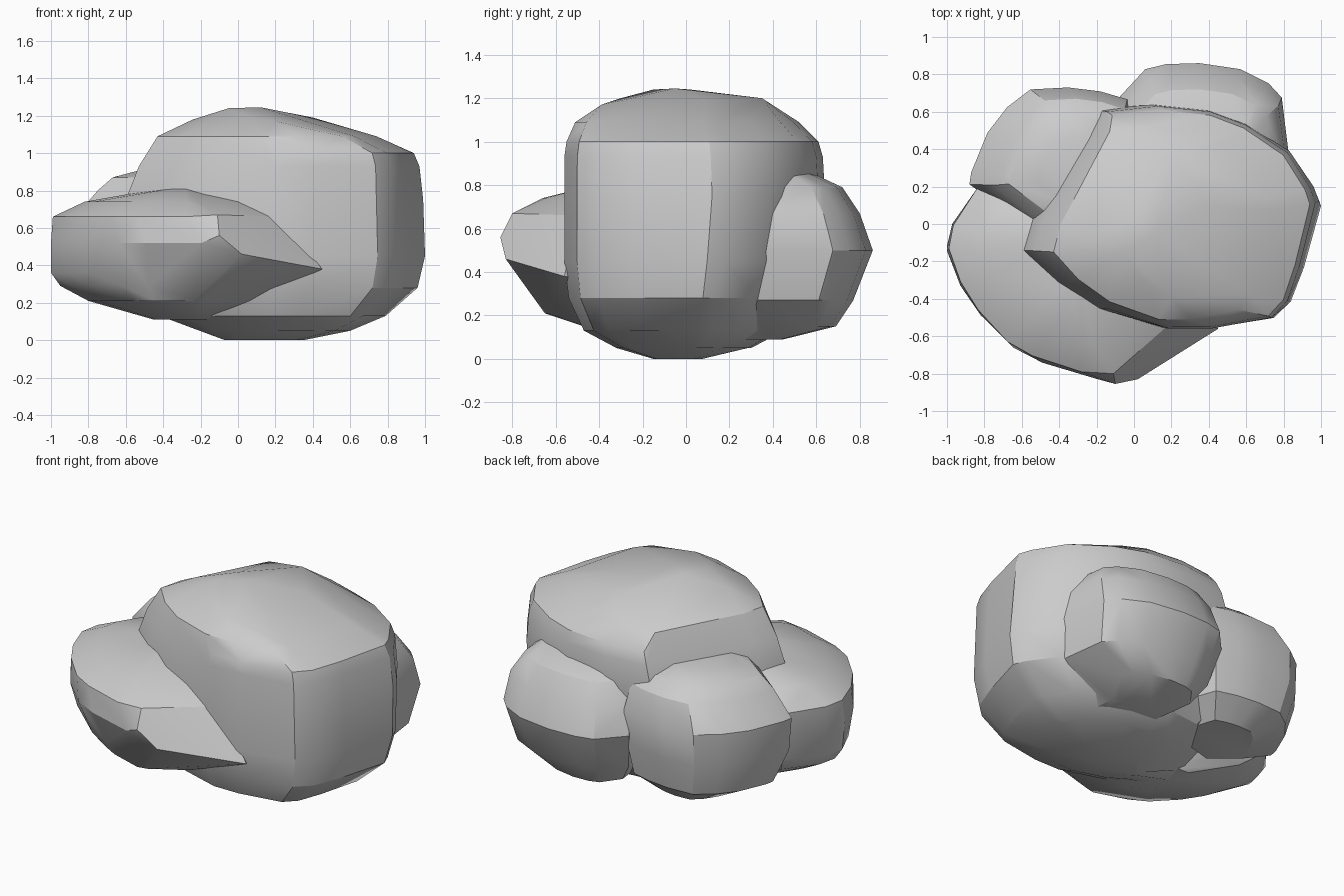
import bpy, bmesh, math


def rock(name, outline, levels, corners=()):
    """Faceted boulder: one plan outline fitted to each level's box, plus corners, wrapped in a hull."""
    xs, ys = zip(*outline)
    ax, bx, ay, by = min(xs), max(xs), min(ys), max(ys)
    bm = bmesh.new()
    for z, x0, x1, y0, y1 in levels:
        for x, y in outline:
            u, v = (x - ax) / (bx - ax), (y - ay) / (by - ay)
            bm.verts.new((x0 + u * (x1 - x0), y0 + v * (y1 - y0), z))
    for c in corners:
        bm.verts.new(c)
    res = bmesh.ops.convex_hull(bm, input=bm.verts[:])
    loose = {v for v in res["geom_interior"] + res["geom_unused"]
             if isinstance(v, bmesh.types.BMVert)}
    bmesh.ops.delete(bm, geom=list(loose), context='VERTS')
    # merge near-coplanar triangles into broad facets
    bmesh.ops.dissolve_limit(bm, angle_limit=math.radians(4),
                             verts=bm.verts[:], edges=bm.edges[:])
    bmesh.ops.recalc_face_normals(bm, faces=bm.faces[:])
    me = bpy.data.meshes.new(name)
    bm.to_mesh(me)
    bm.free()
    ob = bpy.data.objects.new(name, me)
    bpy.context.collection.objects.link(ob)
    bpy.ops.object.select_all(action='DESELECT')
    ob.select_set(True)
    bpy.context.view_layer.objects.active = ob
    bpy.ops.object.shade_smooth_by_angle(angle=math.radians(28))
    return ob


# Large central boulder
rock("main_boulder",
     [(-0.6, -0.14), (-0.42, -0.31), (-0.19, -0.45), (0.17, -0.56), (0.4, -0.56),
      (0.75, -0.5), (0.84, -0.41), (0.91, -0.22), (1.0, 0.12), (0.97, 0.2),
      (0.84, 0.39), (0.6, 0.54), (0.4, 0.61), (0.1, 0.64), (-0.19, 0.61), (-0.55, 0.03)],
     [(0.0, -0.07, 0.35, -0.15, 0.08), (0.05, -0.22, 0.6, -0.32, 0.3),
      (0.13, -0.42, 0.79, -0.47, 0.45), (0.28, -0.58, 0.96, -0.54, 0.55),
      (0.45, -0.62, 1.0, -0.56, 0.6), (0.75, -0.6, 0.99, -0.56, 0.64),
      (0.93, -0.53, 0.97, -0.56, 0.63), (1.0, -0.48, 0.94, -0.55, 0.61),
      (1.09, -0.43, 0.74, -0.51, 0.52)],
     # crown facets
     [(-0.05, -0.15, 1.24), (0.12, -0.05, 1.245), (0.0, 0.02, 1.24), (0.2, 0.35, 1.2),
      (-0.24, -0.08, 1.18), (0.05, -0.3, 1.2), (0.2, -0.39, 1.17), (0.4, 0.1, 1.19)])

# Low rock at front left
rock("front_left_rock",
     [(-1, -0.15), (-0.97, -0.02), (-0.8, 0.2), (-0.5, 0.2), (-0.92, -0.34),
      (-0.8, -0.5), (-0.6, -0.68), (-0.43, -0.76), (-0.1, -0.85), (0, -0.83),
      (0.15, -0.76), (0.32, -0.67), (0.45, -0.56), (0.3, -0.3), (-0.1, 0.1)],
     [(0.11, -0.45, -0.1, -0.35, 0.0), (0.21, -0.8, 0.1, -0.65, 0.12),
      (0.29, -0.95, 0.25, -0.7, 0.18), (0.36, -1, 0.38, -0.75, 0.2),
      (0.52, -1, 0.3, -0.83, 0.2), (0.66, -0.99, 0.15, -0.79, 0.2),
      (0.74, -0.82, 0.06, -0.66, 0.12), (0.81, -0.42, -0.2, -0.38, 0.0)],
     # slanted front-right facet
     [(0.45, -0.56, 0.38), (0.02, -0.83, 0.46), (-0.1, -0.855, 0.56),
      (-0.11, -0.8, 0.67), (0.23, -0.5, 0.66)])

# Rock at back left
rock("back_left_rock",
     [(-0.88, 0.24), (-0.87, 0.3), (-0.78, 0.5), (-0.67, 0.63), (-0.54, 0.72),
      (-0.33, 0.73), (-0.15, 0.71), (0, 0.67), (0.1, 0.4), (-0.2, 0.1),
      (-0.55, 0.02), (-0.73, 0.16)],
     [(0.14, -0.56, -0.12, 0.15, 0.55), (0.25, -0.79, 0.0, 0.08, 0.68),
      (0.45, -0.87, 0.04, 0.0, 0.72), (0.65, -0.88, 0.06, -0.02, 0.73),
      (0.8, -0.75, 0.03, 0.0, 0.67), (0.87, -0.67, -0.02, 0.05, 0.58),
      (0.91, -0.52, -0.1, 0.12, 0.47)])

# Rock at back right
rock("back_right_rock",
     [(-0.08, 0.69), (0, 0.75), (0.06, 0.83), (0.17, 0.855), (0.35, 0.86),
      (0.57, 0.83), (0.72, 0.76), (0.79, 0.69), (0.83, 0.39), (0.6, 0.25), (0, 0.25)],
     [(0.09, 0.15, 0.5, 0.2, 0.45), (0.15, 0.05, 0.58, 0.2, 0.69),
      (0.27, -0.03, 0.79, 0.2, 0.77), (0.5, -0.08, 0.83, 0.2, 0.86),
      (0.67, -0.05, 0.81, 0.2, 0.8), (0.79, 0.0, 0.74, 0.2, 0.72),
      (0.865, 0.1, 0.65, 0.2, 0.56)])
